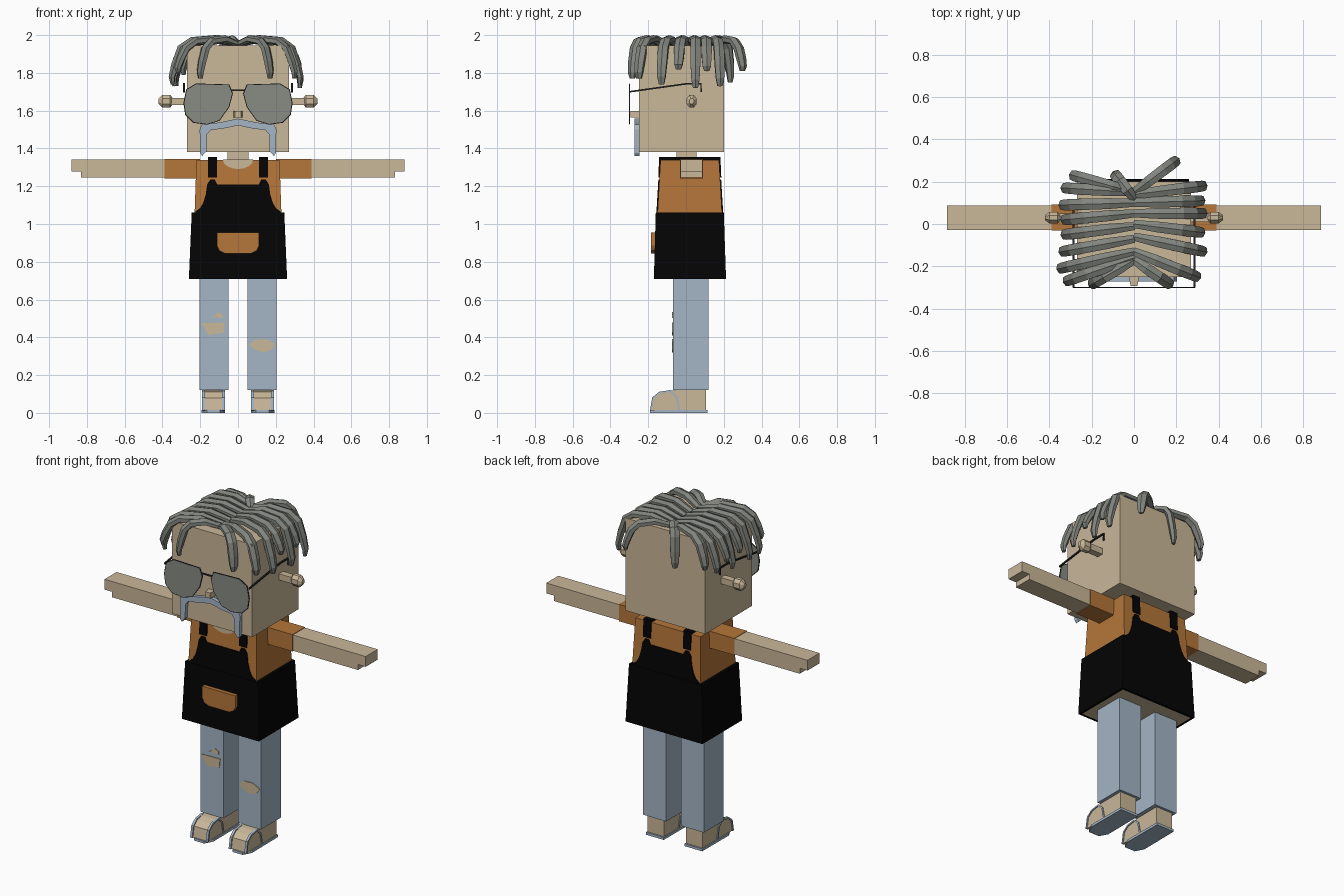
import bpy, bmesh, math
from mathutils import Vector

cube = bpy.data.objects.get("Cube")
if cube:
    bpy.data.objects.remove(cube, do_unlink=True)


def material(name, code):
    linear = [pow(int(code[i:i + 2], 16) / 255, 2.2) for i in (0, 2, 4)] + [1]
    m = bpy.data.materials.new(name)
    m.use_nodes = True
    m.diffuse_color = linear
    m.node_tree.nodes["Principled BSDF"].inputs["Base Color"].default_value = linear
    return m


skin = material("skin tan", "C8B698")
denim = material("pale denim", "A2B4C4")
orange = material("burnt orange", "B3753C")
black = material("apron black", "0C0C0C")
grey = material("hair grey", "82857E")
lens_grey = material("lens grey", "878A82")
dark = material("wire dark", "2C2C2E")


def finish(name, bm, *mats):
    bmesh.ops.recalc_face_normals(bm, faces=bm.faces[:])
    mesh = bpy.data.meshes.new(name)
    bm.to_mesh(mesh)
    bm.free()
    for m in mats:
        mesh.materials.append(m)
    ob = bpy.data.objects.new(name, mesh)
    bpy.context.collection.objects.link(ob)
    return ob


def skin_rings(bm, rings):
    """Join equal rings of points into a capped tube."""
    rows = [[bm.verts.new(p) for p in ring] for ring in rings]
    n = len(rows[0])
    for a, b in zip(rows, rows[1:]):
        for i in range(n):
            j = (i + 1) % n
            bm.faces.new((a[i], a[j], b[j], b[i]))
    bm.faces.new(rows[0])
    bm.faces.new(rows[-1])


def prism(name, pts, axis, a, b, mat):
    place = {"x": lambda u, v, d: (d, u, v),
             "y": lambda u, v, d: (u, d, v),
             "z": lambda u, v, d: (u, v, d)}[axis]
    bm = bmesh.new()
    skin_rings(bm, [[place(u, v, d) for u, v in pts] for d in (a, b)])
    return finish(name, bm, mat)


def rect(x0, x1, y0, y1):
    return [(x0, y0), (x1, y0), (x1, y1), (x0, y1)]


def frustum(name, low, high, z0, z1, mat):
    bm = bmesh.new()
    skin_rings(bm, [[(x, y, z) for x, y in rect(*r)] for r, z in ((low, z0), (high, z1))])
    return finish(name, bm, mat)


def box(name, x0, x1, y0, y1, z0, z1, mat):
    r = (x0, x1, y0, y1)
    return frustum(name, r, r, z0, z1, mat)


def sweep(name, path, side, w, h, mat, scales=None, sides=4):
    """Sweep a flattened polygon along a path; side is the width direction."""
    path = [Vector(p) for p in path]
    side = Vector(side).normalized()
    rings = []
    for i, p in enumerate(path):
        tangent = (path[min(i + 1, len(path) - 1)] - path[max(i - 1, 0)]).normalized()
        up = tangent.cross(side).normalized()
        k = scales[i] if scales else 1
        angles = [math.tau * (j + 0.5) / sides for j in range(sides)]
        rings.append([p + side * (math.cos(t) * w * k) + up * (math.sin(t) * h * k) for t in angles])
    bm = bmesh.new()
    skin_rings(bm, rings)
    return finish(name, bm, mat)


def flip(pts, s):
    return [(s * u, v) for u, v in pts]


def both(half):
    return half + [(-u, v) for u, v in reversed(half)]


# Head, neck, torso
box("head", -0.27, 0.27, -0.25, 0.2, 1.38, 1.945, skin)
box("neck", -0.055, 0.055, -0.05, 0.055, 1.3, 1.4, skin)
frustum("shirt", (-0.23, 0.23, -0.151, 0.191), (-0.22, 0.22, -0.135, 0.175), 1.05, 1.34, orange)
collar = [(0.08 * math.cos(t), 1.341 - 0.05 * math.sin(t))
          for t in [math.pi * i / 8 for i in range(9)]]
prism("neckline", collar, "y", -0.141, -0.13, skin)

# Apron skirt with an inset underside
skirt = frustum("apron_skirt", (-0.26, 0.26, -0.17, 0.212), (-0.245, 0.245, -0.16, 0.2), 0.71, 1.062, black)
skirt.data.materials.append(skin)
bm = bmesh.new()
bm.from_mesh(skirt.data)
bottom = [f for f in bm.faces if f.normal.z < -0.9]
bmesh.ops.inset_individual(bm, faces=bottom, thickness=0.022)
bottom[0].material_index = 1
bm.to_mesh(skirt.data)
bm.free()

# Bib runs through the torso, so it shows on the front and the back
bib_half = [(0.226, 1.05), (0.226, 1.066), (0.2, 1.085), (0.183, 1.115), (0.17, 1.16),
            (0.163, 1.21), (0.147, 1.235), (0.123, 1.235), (0.11, 1.208)]
bib = prism("apron_bib", both(bib_half), "y", -1, 1, black)
for v in bib.data.vertices:
    v.co.y = 0.02 + v.co.y * (0.16 + (1.34 - v.co.z) * 0.06)

pocket = [(0.112, 0.955), (0.112, 0.885), (0.1, 0.86), (0.07, 0.845)]
prism("apron_pocket", both(pocket), "y", -0.186, -0.16, orange)

# Face
prism("nose", [(-0.025, -0.24), (0.025, -0.24), (0.016, -0.293), (-0.016, -0.293)], "z", 1.565, 1.598, skin)
tache = [(0.0, 1.558), (0.1, 1.537), (0.19, 1.528), (0.203, 1.5), (0.2, 1.375), (0.19, 1.36),
         (0.168, 1.385), (0.163, 1.475), (0.145, 1.497), (0.08, 1.505), (0.0, 1.522)]
tache = tache + [(-u, v) for u, v in reversed(tache[1:-1])]
prism("moustache", tache, "y", -0.272, -0.245, denim)
box("glasses_bridge", -0.035, 0.035, -0.303, -0.297, 1.704, 1.713, dark)
lens = [(0.22, 1.74), (0.05, 1.735), (0.032, 1.69), (0.05, 1.62), (0.1, 1.55), (0.165, 1.53),
        (0.235, 1.54), (0.275, 1.58), (0.284, 1.64), (0.27, 1.71)]
rim = [(0.16 + (u - 0.16) * 1.04, 1.64 + (v - 1.64) * 1.04) for u, v in lens]

# Denim tears
tears = {"tear_right_knee": [(-0.195, 0.475), (-0.07, 0.478), (-0.075, 0.425), (-0.115, 0.418),
                             (-0.155, 0.41), (-0.178, 0.45)],
         "tear_right_thigh": [(-0.145, 0.505), (-0.08, 0.503), (-0.08, 0.52), (-0.105, 0.533), (-0.125, 0.515)],
         "tear_left_knee": [(0.06, 0.365), (0.09, 0.388), (0.15, 0.39), (0.197, 0.365), (0.175, 0.33),
                            (0.13, 0.32), (0.085, 0.335)]}
for name, pts in tears.items():
    prism(name, pts, "y", -0.074, -0.068, skin)

foot_side = [(0.105, 0.012), (0.105, 0.13), (-0.03, 0.122), (-0.1, 0.116), (-0.14, 0.104),
             (-0.172, 0.078), (-0.183, 0.012)]
sole = [(-0.06, 0.115), (0.06, 0.115), (0.062, -0.14), (0.035, -0.19), (-0.035, -0.19), (-0.062, -0.14)]
strap_path = [(-0.186, 0.012), (-0.174, 0.08), (-0.14, 0.107), (-0.085, 0.116), (-0.05, 0.085), (-0.035, 0.012)]

# Paired parts
for s, tag in ((1, "left"), (-1, "right")):
    # Arm, sleeve and stepped hand
    arm = [(0.38, 1.245), (0.83, 1.245), (0.83, 1.278), (0.882, 1.278), (0.882, 1.341), (0.38, 1.341)]
    prism(tag + "_arm", flip(arm, s), "y", -0.028, 0.088, skin)
    box(tag + "_sleeve", s * 0.2, s * 0.39, -0.031, 0.091, 1.241, 1.344, orange)
    # Apron shoulder strap with a narrow buckle
    x0, x1 = s * 0.11, s * 0.16
    frustum(tag + "_apron_strap", (x0, x1, -0.147, 0.187), (x0, x1, -0.142, 0.182), 1.245, 1.355, black)
    # Leg and sandal
    box(tag + "_leg", s * 0.05, s * 0.205, -0.07, 0.12, 0.12, 0.74, denim)
    mid = s * 0.13
    prism(tag + "_foot", foot_side, "x", mid - 0.055, mid + 0.055, skin)
    prism(tag + "_sole", [(mid + u, v) for u, v in sole], "z", 0, 0.015, denim)
    for e in (-1, 1):
        sweep(tag + "_sandal_strap", [(mid + e * 0.053, y, z) for y, z in strap_path],
              (1, 0, 0), 0.01, 0.007, denim)
    # Ear: stem and faceted knob
    box(tag + "_ear_stem", s * 0.26, s * 0.36, 0.01, 0.05, 1.63, 1.668, skin)
    knob = [(0.343, 0.015), (0.36, 0.034), (0.4, 0.034), (0.42, 0.015)]
    sweep(tag + "_ear_knob", [(s * x, 0.03, 1.65) for x, r in knob], (0, 1, 0), 0.85, 1.08, skin,
          [r for x, r in knob], 8)
    # Spectacles
    prism(tag + "_lens", flip(lens, s), "y", -0.303, -0.297, lens_grey)
    prism(tag + "_rim", flip(rim, s), "y", -0.3015, -0.2985, dark)
    temple = [(-0.3, 1.7), (0, 1.742), (0.08, 1.742), (0.08, 1.7)]
    sweep(tag + "_temple", [(s * 0.286, y, z) for y, z in temple], (1, 0, 0), 0.006, 0.006, dark)

# Hair: strands from the centre parting, as start y, tip x, tip y, tip z
strands = [(0.14, 0.33, 0.18, 1.73), (0.1, 0.32, 0.11, 1.81), (0.05, 0.33, 0.05, 1.72),
           (0.0, 0.32, -0.04, 1.82), (-0.06, 0.33, -0.13, 1.74), (-0.13, 0.3, -0.25, 1.77),
           (-0.17, 0.17, -0.285, 1.77), (0.15, 0.2, 0.3, 1.81),
           (0.15, -0.33, 0.17, 1.76), (0.1, -0.34, 0.09, 1.8), (0.05, -0.33, 0.02, 1.73),
           (-0.01, -0.33, -0.05, 1.8), (-0.07, -0.34, -0.13, 1.73), (-0.13, -0.35, -0.21, 1.74),
           (-0.16, -0.32, -0.27, 1.8), (-0.17, -0.2, -0.285, 1.77),
           (0.15, -0.29, 0.23, 1.79), (0.12, -0.09, 0.235, 1.75)]
arc = [(0, 1.953), (0.35, 1.979), (0.7, 1.968), (0.86, 1.93)]
for y0, x1, y1, tip in strands:
    drop = 1.93 - tip
    profile = arc + [(0.95, 1.93 - drop * 0.45), (1.0, 1.93 - drop * 0.8), (0.99, tip)]
    path = [(x1 * t, y0 + (y1 - y0) * t, z) for t, z in profile]
    across = (-(y1 - y0), x1, 0)
    sweep("hair_strand", path, across, 0.031, 0.022, grey,
          [0.7, 0.95, 1, 1, 0.95, 0.8, 0.5], 6)
